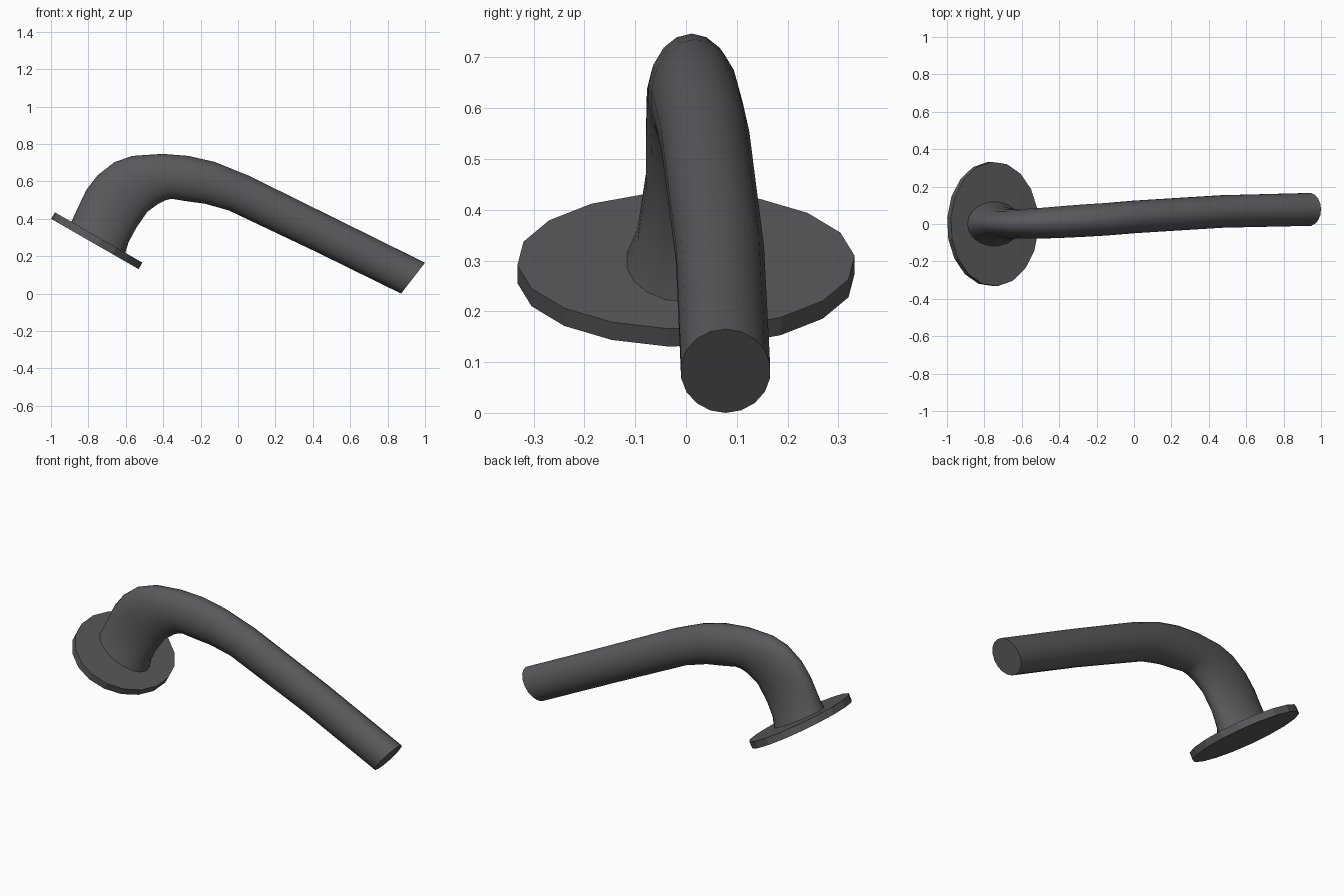
import bpy, bmesh, math
from mathutils import Vector

if "Cube" in bpy.data.objects:
    bpy.data.objects.remove(bpy.data.objects["Cube"])

SIDES = 18
metal = bpy.data.materials.new("dark_grey_metal")
metal.diffuse_color = (0.1, 0.1, 0.105, 1)
metal.use_nodes = True
metal.node_tree.nodes["Principled BSDF"].inputs["Base Color"].default_value = metal.diffuse_color


def loft(name, stations, smooth_angle, phase=0.0):
    """Skin elliptical rings. Station: outer (x, z), inner (x, z), centre y, half width in y."""
    bm = bmesh.new()
    rings = []
    for (ox, oz), (ix, iz), cy, hw in stations:
        mid = Vector(((ox + ix) / 2, cy, (oz + iz) / 2))
        half = Vector(((ox - ix) / 2, 0, (oz - iz) / 2))
        ring = []
        for i in range(SIDES):
            a = 2 * math.pi * i / SIDES + phase
            ring.append(bm.verts.new(mid + half * math.cos(a) + Vector((0, hw * math.sin(a), 0))))
        rings.append(ring)
    for r, s in zip(rings, rings[1:]):
        for i in range(SIDES):
            j = (i + 1) % SIDES
            bm.faces.new((r[i], r[j], s[j], s[i]))
    bm.faces.new(rings[0])
    bm.faces.new(rings[-1])
    bmesh.ops.recalc_face_normals(bm, faces=bm.faces[:])
    me = bpy.data.meshes.new(name)
    bm.to_mesh(me)
    bm.free()
    me.materials.append(metal)
    ob = bpy.data.objects.new(name, me)
    bpy.context.collection.objects.link(ob)
    if smooth_angle:
        bpy.ops.object.select_all(action='DESELECT')
        ob.select_set(True)
        bpy.context.view_layer.objects.active = ob
        bpy.ops.object.shade_smooth_by_angle(angle=math.radians(smooth_angle))
    return ob


# Tilted oval mounting plate
loft("mounting_plate", [
    ((-1.0, 0.40), (-0.53, 0.13), 0, 0.333),
    ((-0.98, 0.435), (-0.51, 0.165), 0, 0.333),
], 0, math.radians(6))

# Curved lever: flared neck, bend, then long straight grip
loft("lever_handle", [
    ((-0.895, 0.375), (-0.605, 0.21), 0.0, 0.122),
    ((-0.872, 0.425), (-0.585, 0.275), 0.0, 0.097),
    ((-0.81, 0.556), (-0.543, 0.353), 0.0, 0.080),
    ((-0.75, 0.633), (-0.484, 0.438), 0.0, 0.080),
    ((-0.66, 0.703), (-0.425, 0.481), 0.002, 0.081),
    ((-0.564, 0.736), (-0.385, 0.50), 0.005, 0.083),
    ((-0.404, 0.747), (-0.356, 0.507), 0.011, 0.086),
    ((-0.265, 0.736), (-0.27, 0.493), 0.018, 0.088),
    ((-0.126, 0.704), (-0.179, 0.481), 0.025, 0.088),
    ((0.056, 0.631), (-0.05, 0.445), 0.038, 0.088),
    ((0.52, 0.402), (0.42, 0.222), 0.067, 0.088),
    ((1.0, 0.165), (0.872, 0.0), 0.078, 0.089),
], 40)
